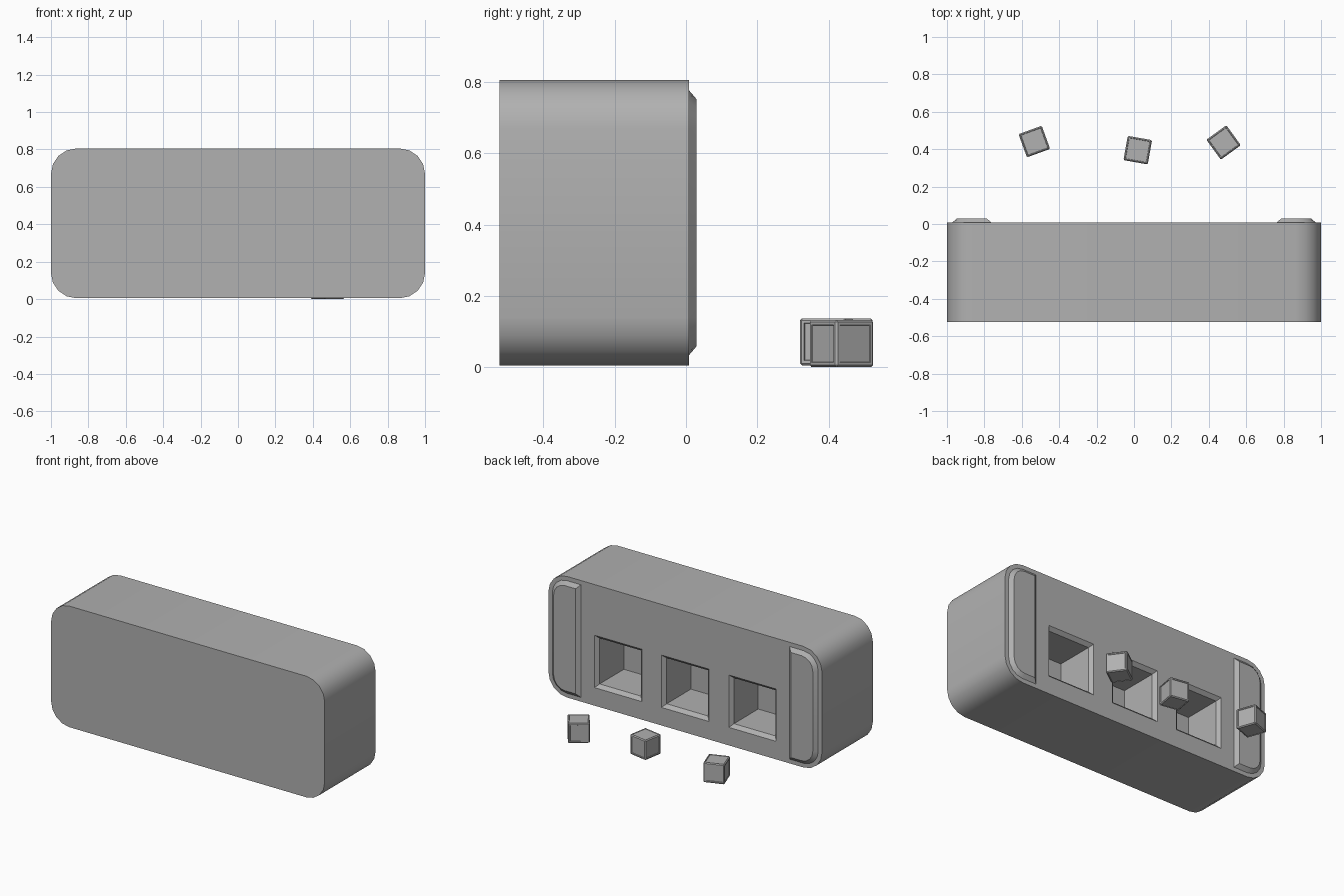
import bpy, bmesh, math
from mathutils import Matrix

if "Cube" in bpy.data.objects:
    bpy.data.objects.remove(bpy.data.objects["Cube"])

BACK, FRONT = 0.008, -0.523
R = 0.135

grey = bpy.data.materials.new("mid_grey")
grey.diffuse_color = (0.44, 0.44, 0.44, 1)
grey.use_nodes = True
grey.node_tree.nodes["Principled BSDF"].inputs["Base Color"].default_value = grey.diffuse_color


def outline(x0, x1, z0, z1, r_left, r_right, n=4):
    """Rectangle in the xz plane with rounded left / right corners."""
    pts = []
    for cx, cz, r, a0 in ((x1, z1, r_right, 0), (x0, z1, r_left, 90),
                          (x0, z0, r_left, 180), (x1, z0, r_right, 270)):
        if r == 0:
            pts.append((cx, cz))
            continue
        ox = cx - r if cx == x1 else cx + r
        oz = cz - r if cz == z1 else cz + r
        for i in range(n + 1):
            a = math.radians(a0 + 90 * i / n)
            pts.append((ox + r * math.cos(a), oz + r * math.sin(a)))
    return pts


def loft(bm, rings):
    """Closed solid through (y, outline) rings."""
    loops = [[bm.verts.new((x, y, z)) for x, z in pts] for y, pts in rings]
    for a, b in zip(loops, loops[1:]):
        for i in range(len(a)):
            j = (i + 1) % len(a)
            bm.faces.new((a[i], a[j], b[j], b[i]))
    bm.faces.new(loops[0])
    bm.faces.new(loops[-1])


def finish(bm, name):
    bmesh.ops.recalc_face_normals(bm, faces=bm.faces)
    me = bpy.data.meshes.new(name)
    bm.to_mesh(me)
    bm.free()
    me.materials.append(grey)
    ob = bpy.data.objects.new(name, me)
    bpy.context.collection.objects.link(ob)
    return ob


def activate(ob):
    bpy.ops.object.select_all(action='DESELECT')
    ob.select_set(True)
    bpy.context.view_layer.objects.active = ob


def smooth(ob):
    activate(ob)
    bpy.ops.object.shade_smooth_by_angle(angle=math.radians(30))


# Rounded block body
bm = bmesh.new()
shape = outline(-1, 1, 0.005, 0.805, R, R)
loft(bm, [(FRONT, shape), (BACK, shape)])
body = finish(bm, "body")

# Three square pockets with chamfered lips, cut into the back
bm = bmesh.new()
for cx in (-0.492, 0, 0.49):
    def square(h):
        return outline(cx - h, cx + h, 0.297 - h, 0.297 + h, 0, 0)
    loft(bm, [(BACK + 0.02, square(0.193)), (BACK - 0.022, square(0.151)),
              (BACK - 0.275, square(0.151))])
cutter = finish(bm, "pocket_cutter")
cutter.hide_render = True
mod = body.modifiers.new("pockets", 'BOOLEAN')
mod.operation = 'DIFFERENCE'
mod.solver = 'EXACT'
mod.object = cutter
activate(body)
bpy.ops.object.modifier_apply(modifier=mod.name)
bpy.data.objects.remove(cutter)
smooth(body)

# Raised end strips with sloped edges
for side, label in ((-1, "left"), (1, "right")):
    def strip(d):
        a, b = 0.762 + d, 0.972 - d
        r = R - 0.028 - d
        if side > 0:
            return outline(a, b, 0.033 + d, 0.777 - d, 0, r)
        return outline(-b, -a, 0.033 + d, 0.777 - d, r, 0)
    bm = bmesh.new()
    loft(bm, [(BACK - 0.01, strip(0)), (BACK, strip(0)), (BACK + 0.021, strip(0.025))])
    smooth(finish(bm, label + "_end_strip"))

# Loose cubes: bevelled edges and shallow recessed panels
for i, (x, y, z, angle) in enumerate(((-0.533, 0.441, 0.071, 20),
                                      (0.02, 0.395, 0.071, -10),
                                      (0.479, 0.436, 0.066, 36))):
    bm = bmesh.new()
    bmesh.ops.create_cube(bm, size=0.132)
    bmesh.ops.bevel(bm, geom=bm.edges[:], offset=0.006, segments=1,
                    affect='EDGES', profile=0.5)
    big = [f for f in bm.faces if f.calc_area() > 0.01]
    bm.normal_update()
    for flat, frame in ((True, 0.004), (False, 0.01)):
        faces = [f for f in big if (abs(f.normal.z) > 0.9) == flat]
        bmesh.ops.inset_individual(bm, faces=faces, thickness=frame, depth=0)
        bmesh.ops.inset_individual(bm, faces=faces, thickness=0.002, depth=-0.003)
    cube = finish(bm, "cube_%d" % (i + 1))
    cube.matrix_world = Matrix.Translation((x, y, z)) @ Matrix.Rotation(math.radians(angle), 4, 'Z')
